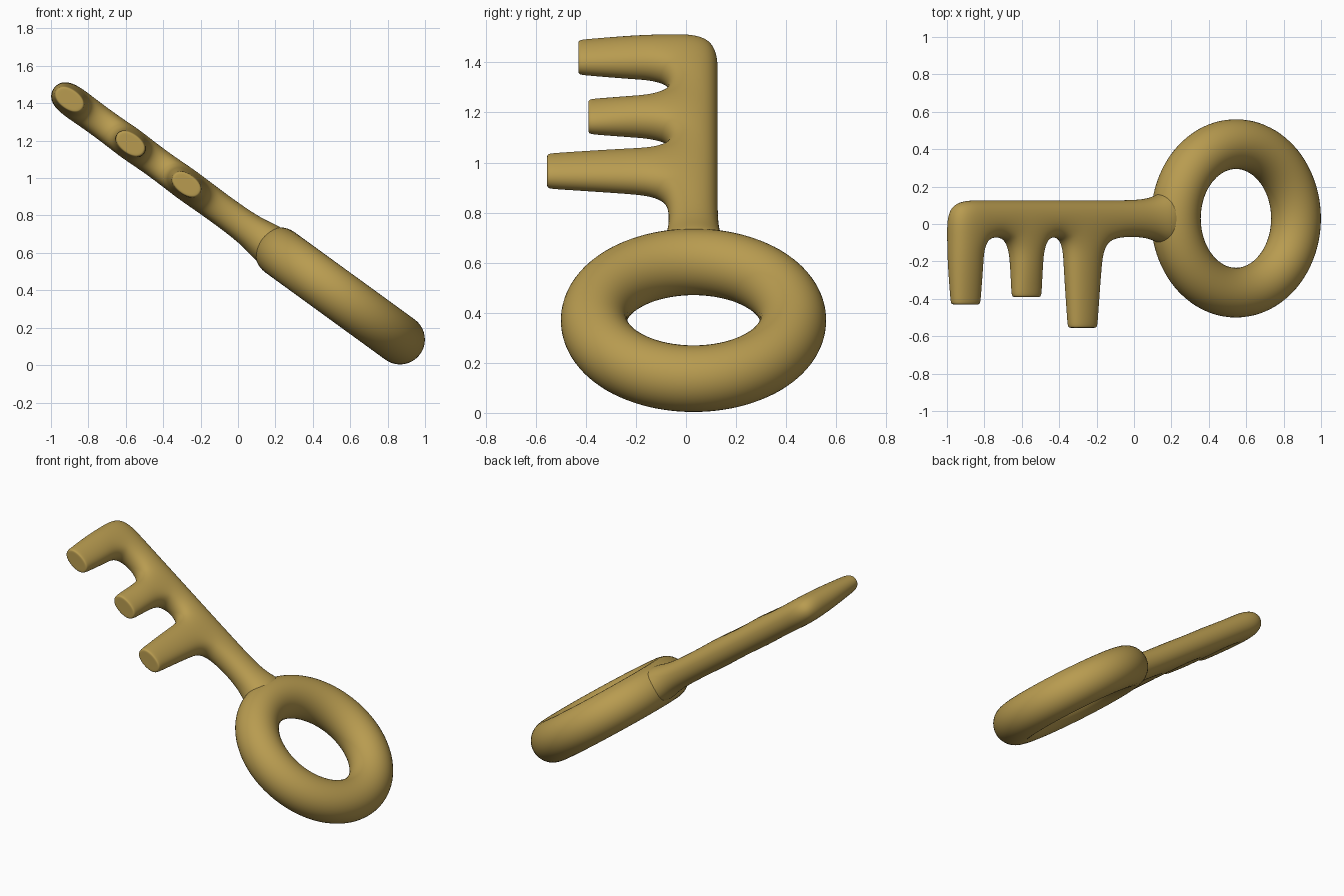
import bpy, bmesh, math
from mathutils import Matrix

if "Cube" in bpy.data.objects:
    bpy.data.objects.remove(bpy.data.objects["Cube"])

# Key frame: local x runs along the shaft, local y across it, origin at ring centre
TILT = math.radians(36)
c, s = math.cos(TILT), math.sin(TILT)
FRAME = Matrix(((-c, 0, -s, 0.545),
                (0, 1, 0, 0.03),
                (s, 0, -c, 0.37),
                (0, 0, 0, 1)))

brass = bpy.data.materials.new("brass")
brass.diffuse_color = (0.48, 0.33, 0.08, 1)
brass.use_nodes = True
brass.node_tree.nodes["Principled BSDF"].inputs["Base Color"].default_value = brass.diffuse_color


def finish(obj):
    obj.data.materials.clear()
    obj.data.materials.append(brass)
    obj.data.polygons.foreach_set("use_smooth", [True] * len(obj.data.polygons))


# Ring handle
bpy.ops.mesh.primitive_torus_add(major_radius=0.397, minor_radius=0.133,
                                 major_segments=96, minor_segments=40)
ring = bpy.context.object
ring.name = "ring_handle"
ring.matrix_world = FRAME
finish(ring)

# Shaft cage sections: position, half width, half thickness (flared into the ring)
sections = [(0.40, 0.185, 0.125), (0.50, 0.145, 0.12), (0.59, 0.105, 0.092),
            (0.87, 0.105, 0.09), (1.14, 0.105, 0.09), (1.27, 0.105, 0.09),
            (1.50, 0.105, 0.09), (1.67, 0.105, 0.09), (1.90, 0.105, 0.09)]

# Teeth: section index -> centre, middle half width, tip depth
teeth = {3: (1.014, 0.122, -0.585), 5: (1.384, 0.10, -0.42), 7: (1.787, 0.112, -0.46)}

bm = bmesh.new()


def bridge(a, b, skip=()):
    for k in range(4):
        if k not in skip:
            bm.faces.new((a[k], a[(k + 1) % 4], b[(k + 1) % 4], b[k]))


loops = [[bm.verts.new(p) for p in ((x, h, t), (x, -h, t), (x, -h, -t), (x, h, -t))]
         for x, h, t in sections]
for i in range(len(loops) - 1):
    bridge(loops[i], loops[i + 1], skip=(1,) if i in teeth else ())
bm.faces.new(loops[0])
bm.faces.new(loops[-1])

# Teeth grow from the open faces of the shaft
for i, (x, mid, tip) in teeth.items():
    a, b = loops[i], loops[i + 1]
    last = [a[1], a[2], b[2], b[1]]
    for y, w, t in ((-0.24, mid, 0.082), (tip + 0.04, 0.098, 0.064),
                    (tip, 0.094, 0.06), (tip, 0.076, 0.045)):
        loop = [bm.verts.new(p) for p in ((x - w, y, t), (x - w, y, -t),
                                          (x + w, y, -t), (x + w, y, t))]
        bridge(last, loop)
        last = loop
    bm.faces.new(last)

bmesh.ops.recalc_face_normals(bm, faces=bm.faces)
mesh = bpy.data.meshes.new("shaft_and_teeth")
bm.to_mesh(mesh)
bm.free()
shaft = bpy.data.objects.new("shaft_and_teeth", mesh)
bpy.context.collection.objects.link(shaft)
shaft.matrix_world = FRAME
finish(shaft)
sub = shaft.modifiers.new("smooth", 'SUBSURF')
sub.levels = sub.render_levels = 4
